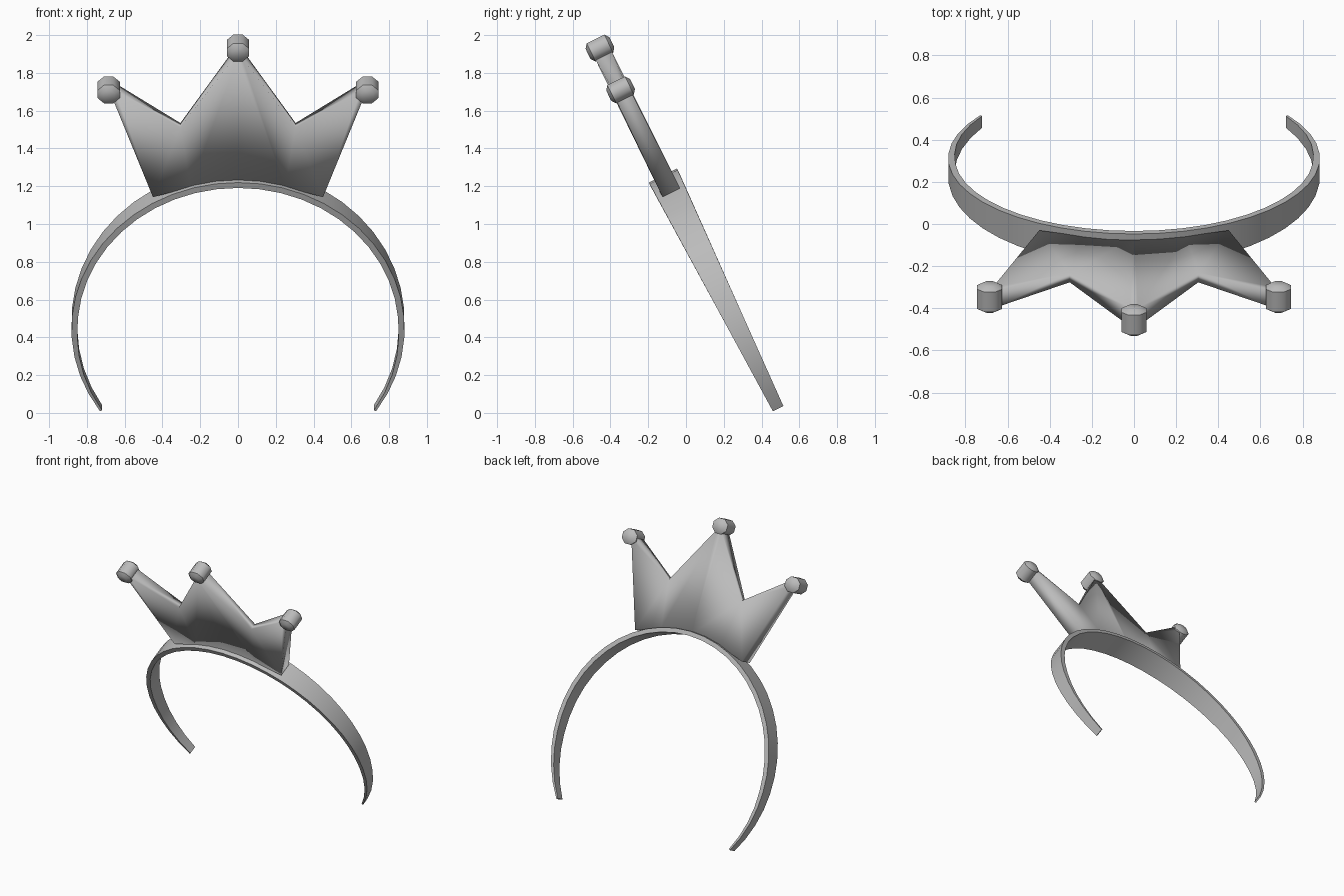
import bpy, bmesh, math

if "Cube" in bpy.data.objects:
    bpy.data.objects.remove(bpy.data.objects["Cube"], do_unlink=True)

GREY = bpy.data.materials.new("plain grey")
GREY.use_nodes = True
COLOR = (0.5, 0.5, 0.5, 1)
GREY.diffuse_color = COLOR
GREY.node_tree.nodes["Principled BSDF"].inputs["Base Color"].default_value = COLOR

TILT = math.radians(26.3)   # the whole piece leans forward
BASE = (0, 0.488, 0.022)


def finish(name, bm, sharp=None):
    """Turn a bmesh built upright into a tilted, smooth shaded object."""
    bmesh.ops.recalc_face_normals(bm, faces=bm.faces)
    mesh = bpy.data.meshes.new(name)
    bm.to_mesh(mesh)
    bm.free()
    mesh.materials.append(GREY)
    ob = bpy.data.objects.new(name, mesh)
    bpy.context.collection.objects.link(ob)
    ob.rotation_euler.x = TILT
    ob.location = BASE
    bpy.ops.object.select_all(action='DESELECT')
    ob.select_set(True)
    bpy.context.view_layer.objects.active = ob
    if sharp:
        bpy.ops.object.shade_smooth_by_angle(angle=math.radians(sharp))
    else:
        bpy.ops.object.shade_smooth()
    return ob


def loft(rings):
    """Skin a row of equal rings and cap both ends."""
    bm = bmesh.new()
    rows = [[bm.verts.new(p) for p in ring] for ring in rings]
    n = len(rows[0])
    for a, b in zip(rows, rows[1:]):
        for i in range(n):
            j = (i + 1) % n
            bm.faces.new((a[i], a[j], b[j], b[i]))
    bm.faces.new(rows[0])
    bm.faces.new(rows[-1])
    return bm


# Headband: open arc, wide on top and tapering to thin ends
RADIUS, CENTRE, STEPS = 0.882, 0.495, 32
start = math.asin(-CENTRE / RADIUS)
rings = []
for k in range(STEPS + 1):
    a = start + (math.pi - 2 * start) * k / STEPS
    c, s = math.cos(a), math.sin(a)
    up = CENTRE + RADIUS * s
    half = 0.031 + 0.038 * up
    inner = RADIUS - 0.012 - 0.02 * min(1, max(0, up * 2))
    rings.append([(r * c, w, CENTRE + r * s)
                  for r, w in ((RADIUS, -half), (RADIUS, half), (inner, half), (inner, -half))])
finish("headband", loft(rings), 40)

# Crown plate: right half outline (x, height, half thickness), mirrored
outline = [(0, 1.36, 0.052), (0.25, 1.335, 0.052), (0.45, 1.275, 0.052),
           (0.67, 1.87, 0.045), (0.65, 1.90, 0.045), (0.305, 1.675, 0.025),
           (0.02, 2.10, 0.048), (0, 2.10, 0.048)]
panels = [(0, 1, 5, 6, 7), (1, 2, 5), (2, 3, 4, 5)]
bm = bmesh.new()
front = [bm.verts.new((x, -h, z)) for x, z, h in outline]
back = [bm.verts.new((x, h, z)) for x, z, h in outline]
for p in panels:
    bm.faces.new([front[i] for i in p])
    bm.faces.new([back[i] for i in reversed(p)])
for i in range(len(outline) - 1):
    bm.faces.new((front[i], back[i], back[i + 1], front[i + 1]))
plate = finish("crown_plate", bm)
plate.modifiers.new("mirror", 'MIRROR').use_clip = True

# Knobs: eight-sided beads with shallow domed front and back
profile = [(-0.07, 0.55), (-0.052, 1), (0.052, 1), (0.07, 0.55)]
for name, x, z in (("centre_knob", 0, 2.13), ("left_knob", 0.685, 1.883),
                   ("right_knob", -0.685, 1.883)):
    rings = []
    for w, scale in profile:
        rings.append([(x + 0.064 * scale * math.cos(t), w, z + 0.058 * scale * math.sin(t))
                      for t in (math.pi * (i + 0.5) / 4 for i in range(8))])
    finish(name, loft(rings), 50)
